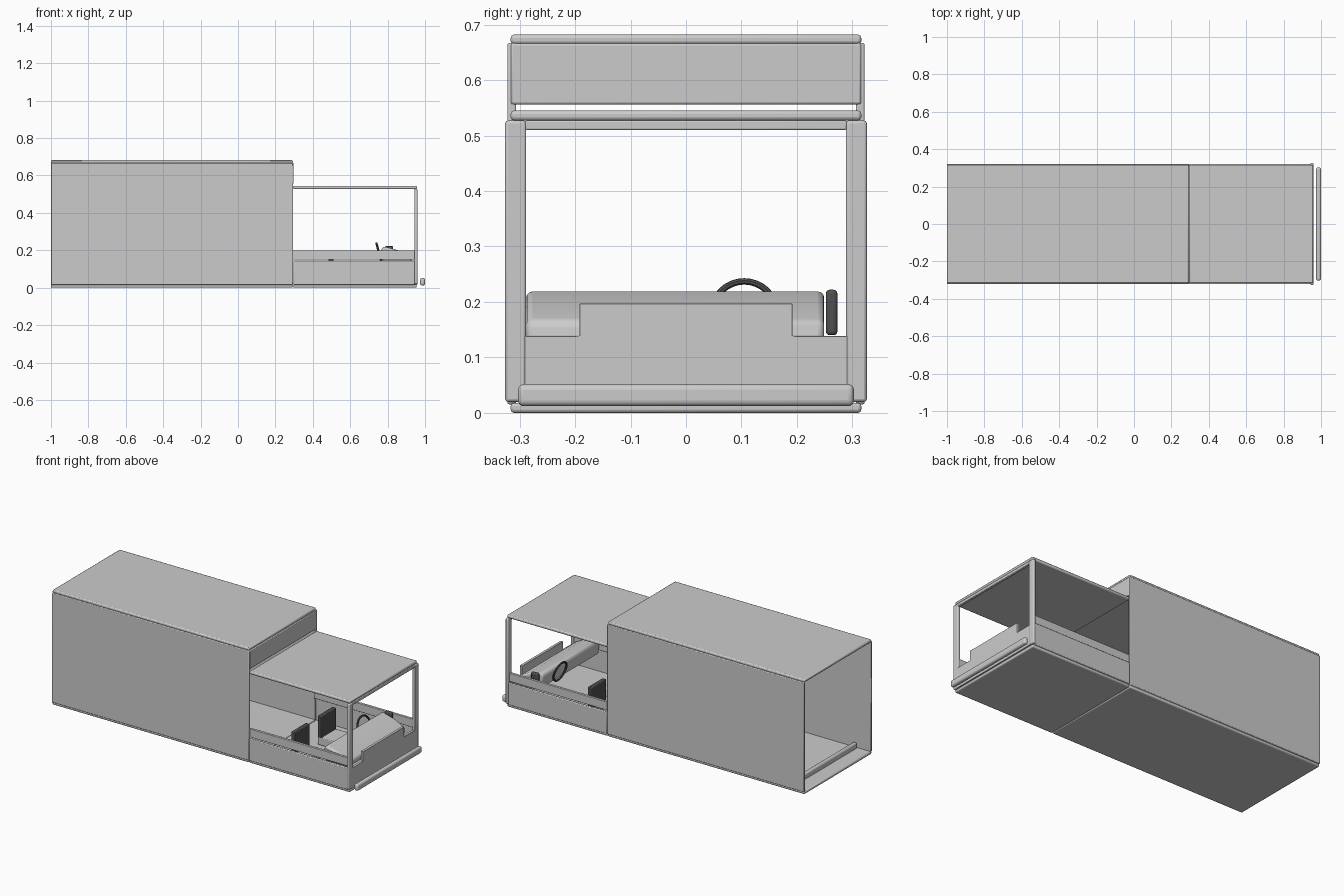
import bpy, bmesh, math
from mathutils import Matrix

if "Cube" in bpy.data.objects:
    bpy.data.objects.remove(bpy.data.objects["Cube"])

dark = bpy.data.materials.new("dark_trim")
dark.diffuse_color = (0.08, 0.08, 0.08, 1)
dark.use_nodes = True
dark.node_tree.nodes["Principled BSDF"].inputs["Base Color"].default_value = dark.diffuse_color


def finish(bm, name, bevel=0, seg=2, mat=None):
    bmesh.ops.recalc_face_normals(bm, faces=bm.faces)
    me = bpy.data.meshes.new(name)
    bm.to_mesh(me)
    bm.free()
    ob = bpy.data.objects.new(name, me)
    bpy.context.collection.objects.link(ob)
    if bevel:
        m = ob.modifiers.new("Bevel", 'BEVEL')
        m.width, m.segments, m.limit_method = bevel, seg, 'ANGLE'
    if mat:
        me.materials.append(mat)
    bpy.context.view_layer.objects.active = ob
    ob.select_set(True)
    bpy.ops.object.shade_smooth_by_angle(angle=math.radians(35))
    ob.select_set(False)
    return ob


def box(name, x, y, z, bevel=0.004, seg=2, mat=None):
    bm = bmesh.new()
    size = [b - a for a, b in (x, y, z)]
    mid = [(a + b) / 2 for a, b in (x, y, z)]
    bmesh.ops.create_cube(bm, size=1, matrix=Matrix.Translation(mid) @ Matrix.Diagonal((*size, 1)))
    return finish(bm, name, bevel, seg, mat)


def prism(name, pts, axis, lo, hi, bevel=0.004, seg=2):
    """Extrude a 2D profile along x (profile y,z) or y (profile x,z)."""
    bm = bmesh.new()
    co = [(lo, a, b) if axis == 'x' else (a, lo, b) for a, b in pts]
    f = bm.faces.new([bm.verts.new(c) for c in co])
    r = bmesh.ops.extrude_face_region(bm, geom=[f])
    vs = [v for v in r['geom'] if isinstance(v, bmesh.types.BMVert)]
    d = (hi - lo, 0, 0) if axis == 'x' else (0, hi - lo, 0)
    bmesh.ops.translate(bm, vec=d, verts=vs)
    return finish(bm, name, bevel, seg)


# Cargo body: floor, roof, header panel above the cab
box("cargo_floor", (-1, 0.293), (-0.316, 0.316), (0, 0.018), 0.006)
box("cargo_roof", (-1, 0.293), (-0.316, 0.316), (0.664, 0.682), 0.006)
box("cargo_header", (0.28, 0.298), (-0.316, 0.316), (0.556, 0.666))

# Cab floor and roof
box("cab_floor", (0.295, 0.955), (-0.316, 0.316), (0, 0.018), 0.006)
box("cab_roof", (0.295, 0.957), (-0.316, 0.316), (0.527, 0.545), 0.006)

# Paired side parts
for s, side in ((-1, "right"), (1, "left")):
    def ys(a, b):
        return tuple(sorted((s * a, s * b)))
    box(f"cargo_wall_{side}", (-1, 0.295), ys(0.306, 0.322), (0.015, 0.667))
    box(f"cab_lower_panel_{side}", (0.297, 0.945), ys(0.306, 0.322), (0.015, 0.146))
    box(f"cab_belt_rail_{side}", (0.293, 0.946), ys(0.294, 0.31), (0.15, 0.2), 0.002)
    box(f"seat_back_{side}", (0.485, 0.51), ys(0.055, 0.195), (0.06, 0.19), 0.004, 2, dark)
    box(f"seat_base_{side}", (0.485, 0.6), ys(0.055, 0.195), (0.018, 0.065))

    # Windscreen pillars
    box(f"windscreen_pillar_{side}", (0.943, 0.96), ys(0.288, 0.326), (0.02, 0.527), 0.005)

# Windscreen header and stepped nose panel
box("windscreen_header", (0.943, 0.959), (-0.29, 0.29), (0.51, 0.527), 0.003)
prism("nose_panel", [(-0.3, 0.018), (0.3, 0.018), (0.3, 0.139), (0.192, 0.139), (0.192, 0.197),
                     (-0.192, 0.197), (-0.192, 0.139), (-0.3, 0.139)], 'x', 0.943, 0.959, 0.001, 1)

# Bumpers (the rear one sits over the cargo floor)
box("front_bumper", (0.974, 1.0), (-0.303, 0.303), (0.012, 0.052), 0.011, 4)
box("rear_bumper", (-0.915, -0.89), (-0.303, 0.303), (0.012, 0.052), 0.011, 4)

# Dashboard with a sloping top, and its dark end pad
prism("dashboard", [(0.775, 0.13), (0.765, 0.205), (0.78, 0.221), (0.86, 0.199), (0.925, 0.165), (0.93, 0.13)],
      'y', -0.288, 0.249, 0.012, 3)
box("dash_end_pad", (0.785, 0.83), (0.252, 0.273), (0.14, 0.222), 0.007, 3, dark)

# Steering wheel and column
bpy.ops.mesh.primitive_torus_add(major_radius=0.057, minor_radius=0.006, major_segments=32, minor_segments=8,
                                 location=(0.755, 0.105, 0.182), rotation=(0, math.radians(75), 0))
wheel = bpy.context.object
wheel.name = "steering_wheel"
wheel.data.materials.append(dark)
bpy.ops.object.shade_smooth_by_angle()
